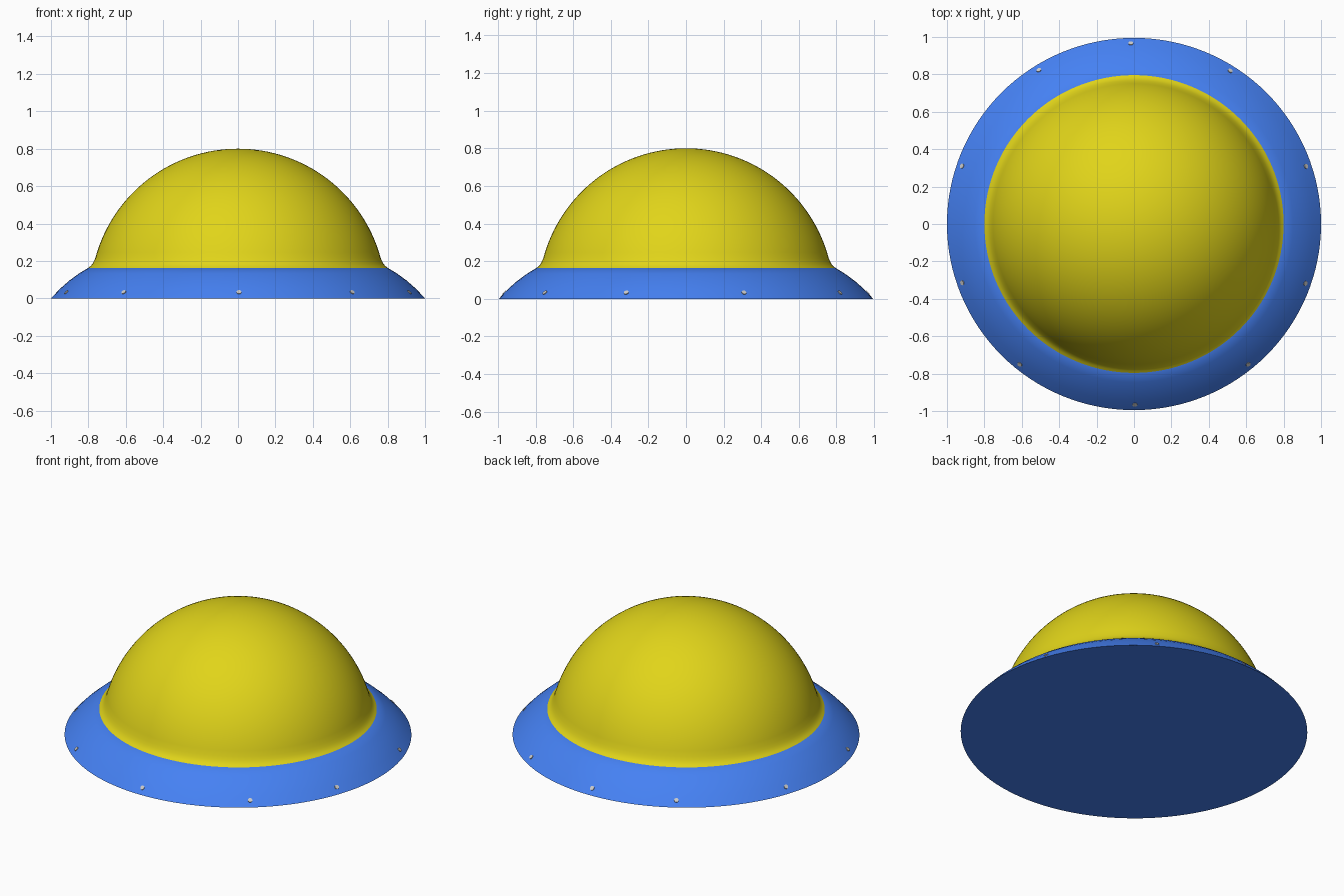
import bpy, bmesh, math
from mathutils import Vector, Matrix

if "Cube" in bpy.data.objects:
    bpy.data.objects.remove(bpy.data.objects["Cube"])

Y_SCALE = 0.995
SEGS = 128


def material(name, color):
    m = bpy.data.materials.new(name)
    m.diffuse_color = color
    m.use_nodes = True
    m.node_tree.nodes["Principled BSDF"].inputs["Base Color"].default_value = m.diffuse_color
    return m


def finish(name, bm, mat=None):
    bmesh.ops.recalc_face_normals(bm, faces=bm.faces)
    me = bpy.data.meshes.new(name)
    bm.to_mesh(me)
    bm.free()
    ob = bpy.data.objects.new(name, me)
    bpy.context.collection.objects.link(ob)
    if mat:
        me.materials.append(mat)
    bpy.context.view_layer.objects.active = ob
    ob.select_set(True)
    bpy.ops.object.shade_smooth_by_angle(angle=math.radians(35))
    ob.select_set(False)


def lathe(name, profile, mat):
    bm = bmesh.new()
    vs = [bm.verts.new((r, 0, z)) for r, z in profile]
    es = [bm.edges.new(p) for p in zip(vs, vs[1:])]
    bmesh.ops.spin(bm, geom=vs + es, cent=(0, 0, 0), axis=(0, 0, 1),
                   angle=math.tau, steps=SEGS, use_duplicate=False)
    bmesh.ops.remove_doubles(bm, verts=bm.verts, dist=1e-5)
    bmesh.ops.scale(bm, vec=(1, Y_SCALE, 1), verts=bm.verts)
    finish(name, bm, mat)


blue = material("blue", (0.06, 0.22, 0.9, 1))
yellow = material("yellow", (0.75, 0.66, 0.01, 1))

# Sloping base flange with a closed flat underside
lathe("base_flange", [(0, 0), (1, 0), (0.953, 0.05), (0.902, 0.095),
                      (0.85, 0.133), (0.80, 0.163), (0, 0.163)], blue)

# Dome with a small fillet where it meets the flange
R, ZC = 0.79, 0.01
dome = [(0.80, 0.163), (0.789, 0.172), (0.779, 0.183), (0.772, 0.196)]
start = math.asin((0.215 - ZC) / R)
for i in range(33):
    a = start + (math.pi / 2 - start) * i / 32
    dome.append((max(R * math.cos(a), 0), ZC + R * math.sin(a)))
lathe("dome", dome, yellow)

# Small fasteners set into the flange near its rim
bm = bmesh.new()
for deg in (91, 58, 18.6, -19.2, -51, -89.7, -129, -161, 161.3, 121.6):
    a = math.radians(deg)
    n = Vector((math.cos(a) * 0.72, math.sin(a) * 0.72, 0.69)).normalized()
    pos = Vector((0.97 * math.cos(a), 0.97 * Y_SCALE * math.sin(a), 0.032))
    rot = n.to_track_quat('Z', 'Y').to_matrix().to_4x4()
    bmesh.ops.create_cone(bm, cap_ends=True, segments=16, radius1=0.013,
                          radius2=0.013, depth=0.008,
                          matrix=Matrix.Translation(pos) @ rot)
finish("flange_fasteners", bm)
